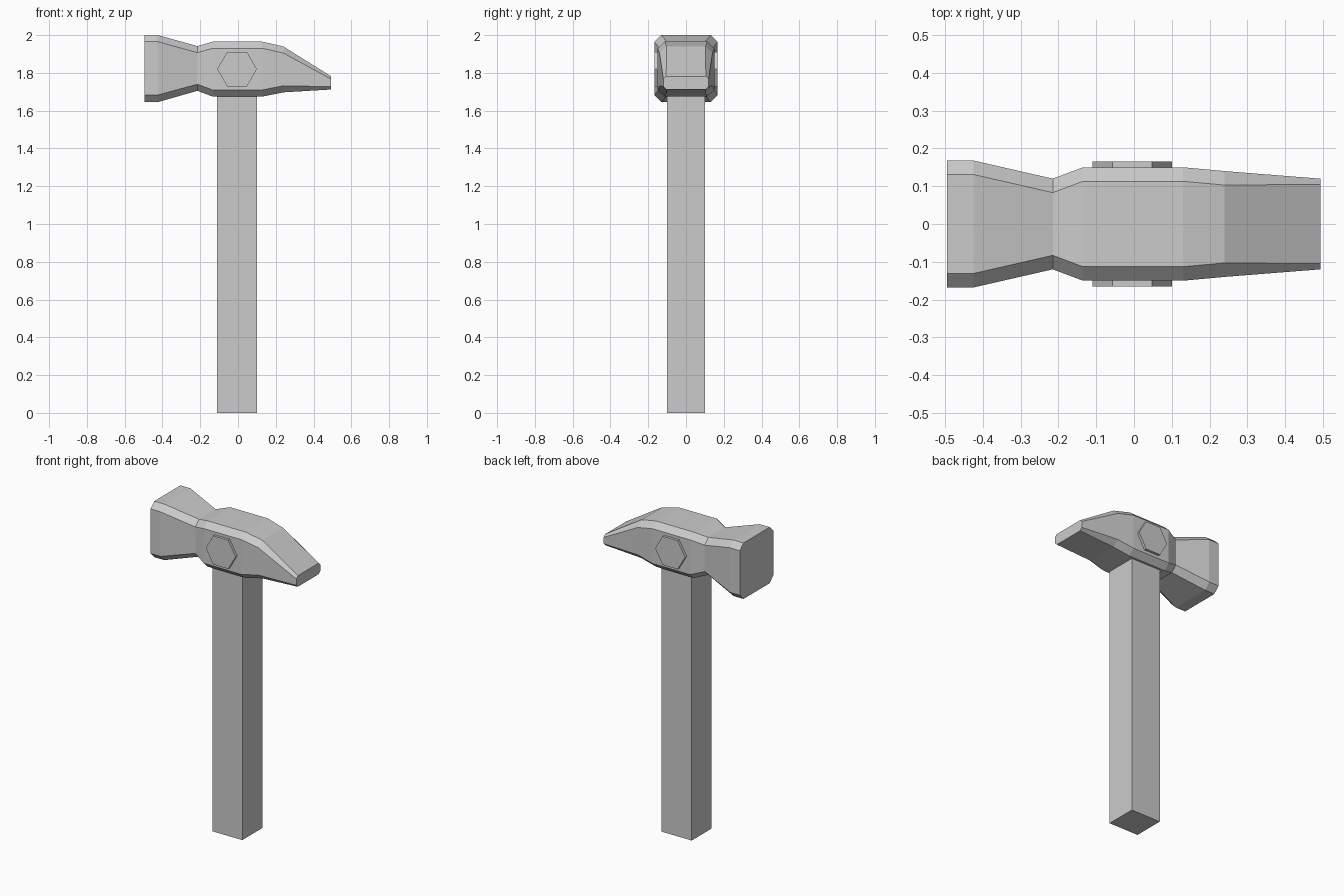
import bpy, bmesh, math
from mathutils import Matrix

if "Cube" in bpy.data.objects:
    bpy.data.objects.remove(bpy.data.objects["Cube"])

grey = bpy.data.materials.new("plain grey")
grey.use_nodes = True
COLOUR = (0.6, 0.6, 0.6, 1)
grey.diffuse_color = COLOUR
grey.node_tree.nodes["Principled BSDF"].inputs["Base Color"].default_value = COLOUR


def make_object(name, bm):
    bmesh.ops.recalc_face_normals(bm, faces=bm.faces)
    mesh = bpy.data.meshes.new(name)
    bm.to_mesh(mesh)
    bm.free()
    mesh.materials.append(grey)
    obj = bpy.data.objects.new(name, mesh)
    bpy.context.collection.objects.link(obj)
    return obj


# Hammer head: chamfered rectangles lofted along x
# x, half width, flat half width, top, upper edge, lower edge, bottom
stations = [
    (-0.495, 0.168, 0.131, 2.0, 1.965, 1.683, 1.645),
    (-0.425, 0.168, 0.131, 2.0, 1.965, 1.683, 1.645),
    (-0.215, 0.12, 0.083, 1.942, 1.907, 1.74, 1.705),
    (-0.135, 0.15, 0.113, 1.965, 1.93, 1.71, 1.675),
    (0.13, 0.15, 0.113, 1.965, 1.93, 1.71, 1.675),
    (0.24, 0.14, 0.103, 1.94, 1.905, 1.732, 1.697),
    (0.493, 0.12, 0.105, 1.782, 1.767, 1.727, 1.712),
]
bm = bmesh.new()
rings = []
for x, wide, flat, top, upper, lower, bottom in stations:
    side = [(flat, top), (wide, upper), (wide, lower), (flat, bottom)]
    outline = side + [(-y, z) for y, z in reversed(side)]
    rings.append([bm.verts.new((x, y, z)) for y, z in outline])
for a, b in zip(rings, rings[1:]):
    for i in range(len(a)):
        j = (i + 1) % len(a)
        bm.faces.new((a[i], a[j], b[j], b[i]))
bm.faces.new(rings[0])
bm.faces.new(rings[-1])
make_object("hammer_head", bm)

# Square handle, reaching into the head
bm = bmesh.new()
bmesh.ops.create_cube(bm, size=1, matrix=Matrix.Translation((-0.005, 0, 0.86))
                      @ Matrix.Diagonal((0.21, 0.2, 1.72, 1)))
make_object("handle", bm)

# Hexagonal pin through the head
bm = bmesh.new()
bmesh.ops.create_cone(bm, cap_ends=True, segments=6, radius1=0.105, radius2=0.105,
                      depth=0.332, matrix=Matrix.Translation((-0.005, 0, 1.82))
                      @ Matrix.Rotation(math.pi / 2, 4, "X")
                      @ Matrix.Rotation(math.pi / 2, 4, "Z"))
make_object("hexagonal_pin", bm)
